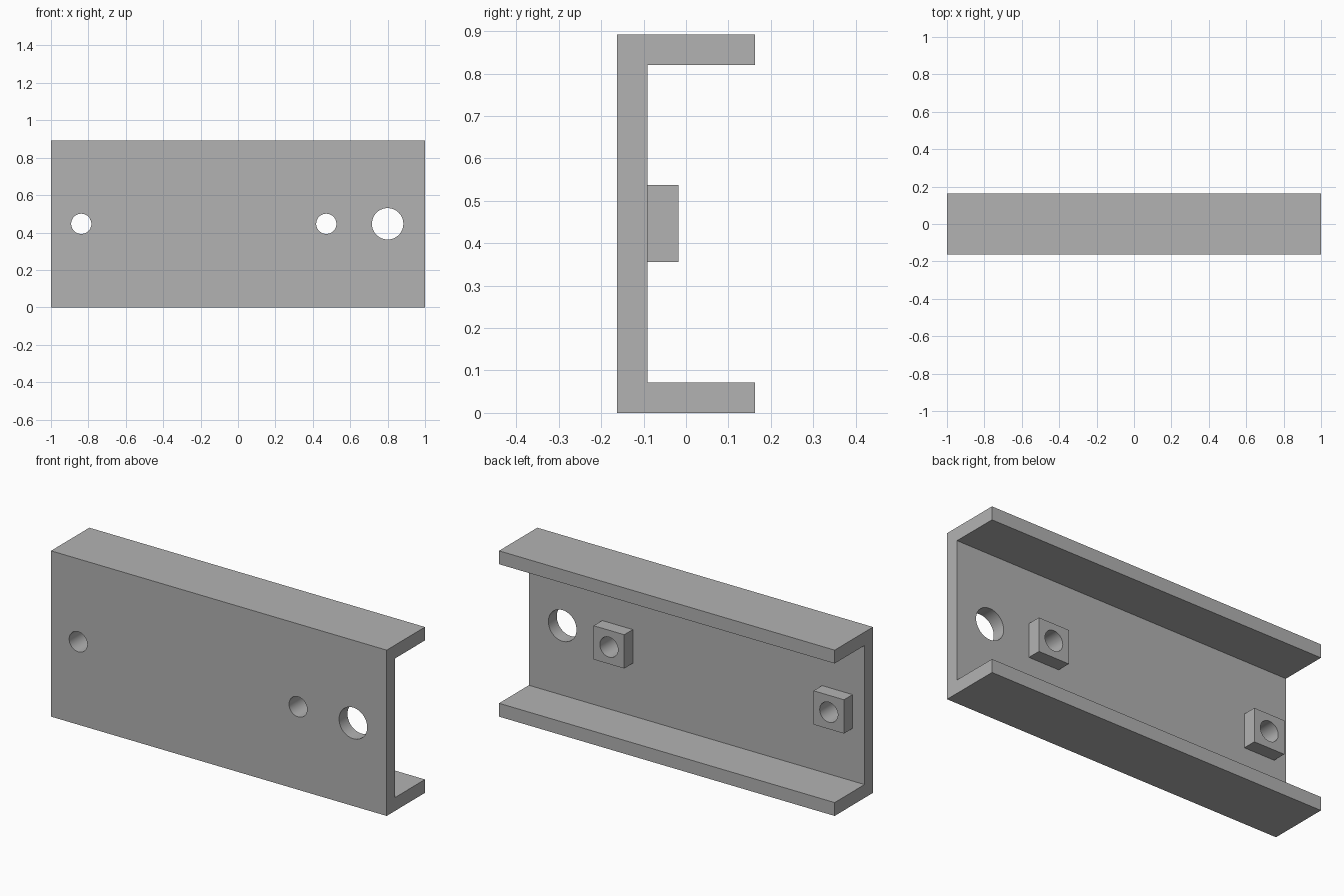
import bpy
import bmesh
import math
from mathutils import Matrix, Vector

cube = bpy.data.objects.get("Cube")
if cube:
    bpy.data.objects.remove(cube, do_unlink=True)

# Overall dimensions
LENGTH, DEPTH, HEIGHT = 2.0, 0.326, 0.893
WALL = 0.072
FRONT = -DEPTH / 2
INNER = FRONT + WALL
MID = HEIGHT / 2
BOSS = 0.182
BOSS_X = (-0.838, 0.472)
HOLES = [(x, 0.054) for x in BOSS_X] + [(0.8, 0.084)]

grey = bpy.data.materials.new("plain_grey")
grey.use_nodes = True
grey.diffuse_color = (0.448, 0.448, 0.448, 1)
grey.node_tree.nodes["Principled BSDF"].inputs["Base Color"].default_value = grey.diffuse_color


def make_object(name, bm):
    bmesh.ops.recalc_face_normals(bm, faces=bm.faces)
    mesh = bpy.data.meshes.new(name)
    bm.to_mesh(mesh)
    bm.free()
    mesh.materials.append(grey)
    obj = bpy.data.objects.new(name, mesh)
    bpy.context.collection.objects.link(obj)
    return obj


def combine(target, helper, operation):
    """Apply a boolean and discard its helper."""
    helper.hide_render = True
    mod = target.modifiers.new(operation.lower(), "BOOLEAN")
    mod.operation = operation
    mod.solver = "EXACT"
    mod.object = helper
    bpy.context.view_layer.objects.active = target
    bpy.ops.object.modifier_apply(modifier=mod.name)
    bpy.data.objects.remove(helper, do_unlink=True)


# C-shaped channel: profile extruded along its length
back = DEPTH / 2
profile = [(FRONT, 0), (back, 0), (back, WALL), (INNER, WALL),
           (INNER, HEIGHT - WALL), (back, HEIGHT - WALL), (back, HEIGHT), (FRONT, HEIGHT)]
bm = bmesh.new()
face = bm.faces.new([bm.verts.new((-LENGTH / 2, y, z)) for y, z in profile])
ext = bmesh.ops.extrude_face_region(bm, geom=[face], use_keep_orig=True)
moved = [g for g in ext["geom"] if isinstance(g, bmesh.types.BMVert)]
bmesh.ops.translate(bm, verts=moved, vec=(LENGTH, 0, 0))
channel = make_object("channel", bm)

# Square bosses on the inner wall, sunk halfway into it for a clean union
bm = bmesh.new()
y0, y1 = INNER - WALL / 2, INNER + 0.073
for x in BOSS_X:
    matrix = Matrix.Translation((x, (y0 + y1) / 2, MID)) @ Matrix.Diagonal((BOSS, y1 - y0, BOSS, 1))
    bmesh.ops.create_cube(bm, size=1, matrix=matrix)
combine(channel, make_object("bosses", bm), "UNION")

# Round through holes
bm = bmesh.new()
for x, radius in HOLES:
    matrix = Matrix.Translation(Vector((x, INNER, MID))) @ Matrix.Rotation(math.pi / 2, 4, "X")
    bmesh.ops.create_cone(bm, cap_ends=True, segments=48, radius1=radius,
                          radius2=radius, depth=0.5, matrix=matrix)
combine(channel, make_object("hole_cutters", bm), "DIFFERENCE")

# Smooth hole walls, sharp edges elsewhere
bpy.ops.object.select_all(action="DESELECT")
channel.select_set(True)
bpy.context.view_layer.objects.active = channel
bpy.ops.object.shade_smooth_by_angle(angle=math.radians(30))
